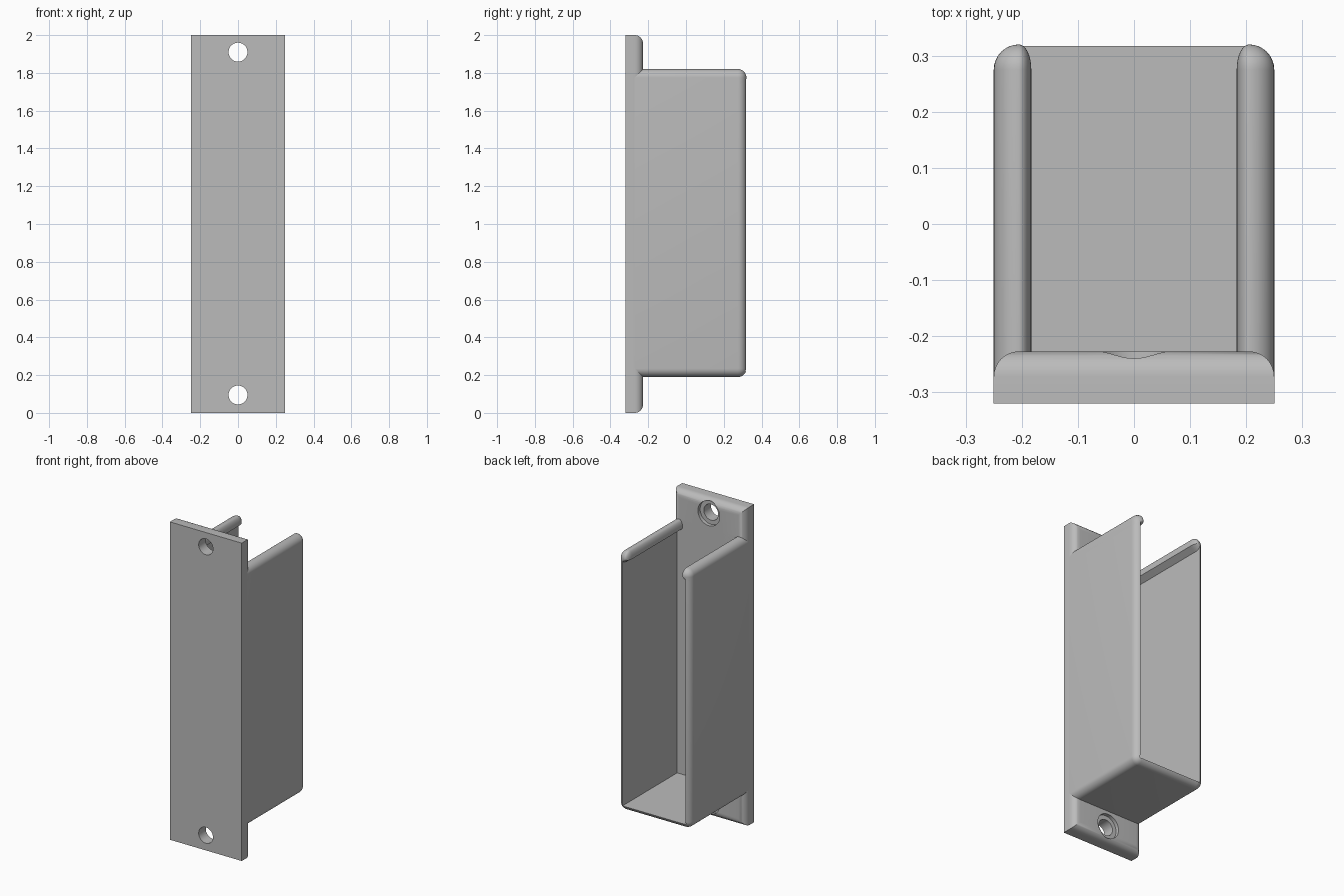
import bpy, bmesh, math
from mathutils import Vector

if "Cube" in bpy.data.objects:
    bpy.data.objects.remove(bpy.data.objects["Cube"], do_unlink=True)

R = 0.045                     # shared edge rounding
BACK, FRONT, PLATE = 0.32, -0.32, -0.227
LOW, TOP = 0.19, 1.82         # tray height range

grey = bpy.data.materials.new("plain_grey")
grey.use_nodes = True
colour = (0.5, 0.5, 0.5, 1)
grey.diffuse_color = colour
grey.node_tree.nodes["Principled BSDF"].inputs["Base Color"].default_value = colour


def finish(name, bm):
    bmesh.ops.recalc_face_normals(bm, faces=bm.faces)
    mesh = bpy.data.meshes.new(name)
    bm.to_mesh(mesh)
    bm.free()
    obj = bpy.data.objects.new(name, mesh)
    obj.data.materials.append(grey)
    bpy.context.collection.objects.link(obj)
    return obj


def box(name, lo, hi, rounded=None):
    """Box between two corners; edges whose midpoint passes the test are rounded."""
    bm = bmesh.new()
    bmesh.ops.create_cube(bm, size=1)
    lo, hi = Vector(lo), Vector(hi)
    for v in bm.verts:
        v.co = Vector([lo[i] + (v.co[i] + 0.5) * (hi[i] - lo[i]) for i in range(3)])
    if rounded:
        edges = [e for e in bm.edges if rounded([v.co for v in e.verts])]
        bmesh.ops.bevel(bm, geom=edges, offset=R, segments=8, profile=0.5,
                        affect='EDGES', clamp_overlap=True)
    return finish(name, bm)


def rod(name, radius, y0, y1, z):
    """Cylinder along y, used as a drill."""
    bpy.ops.mesh.primitive_cylinder_add(vertices=48, radius=radius, depth=y1 - y0,
                                        location=(0, (y0 + y1) / 2, z),
                                        rotation=(math.pi / 2, 0, 0))
    obj = bpy.context.object
    obj.name = name
    return obj


def activate(obj):
    bpy.ops.object.select_all(action='DESELECT')
    obj.select_set(True)
    bpy.context.view_layer.objects.active = obj


def cut(obj, cutter):
    cutter.hide_render = True
    mod = obj.modifiers.new("cut", 'BOOLEAN')
    mod.operation, mod.solver, mod.object = 'DIFFERENCE', 'EXACT', cutter
    activate(obj)
    bpy.ops.object.modifier_apply(modifier=mod.name)
    bpy.data.objects.remove(cutter, do_unlink=True)


def smooth(obj):
    activate(obj)
    bpy.ops.object.shade_smooth_by_angle(angle=math.radians(30))


# Mounting plate with rounded rear edges and two counterbored screw holes
plate = box("front_plate", (-0.25, FRONT, 0), (0.25, PLATE, 2),
            lambda p: all(c.y > PLATE - 0.01 for c in p))
for z in (0.095, 1.91):
    cut(plate, rod("screw_hole", 0.05, -0.5, 0, z))
    cut(plate, rod("counterbore", 0.076, PLATE - 0.022, 0, z))
smooth(plate)

# Tray: rounded block hollowed out, open at the top and rear
tray = box("tray", (-0.25, -0.29, LOW), (0.25, BACK, TOP),
           lambda p: any(c.y > 0 for c in p))
cut(tray, box("hollow", (-0.22, PLATE, LOW + 0.03), (0.22, 1, 3)))
smooth(tray)


# Inward lip along the top of each side wall, with a domed rear end
def lip(name, side):
    cx, cz, inner = 0.205, TOP - R, 0.022
    profile = []
    for i in range(17):
        a = math.pi * i / 16
        profile.append(((R if i <= 8 else inner) * math.cos(a), R * math.sin(a)))
    profile += [(-inner, -0.008), (0.02, -0.035), (R, -0.035)]
    rings = [(-0.29, 1)]
    for i in range(9):
        a = math.pi / 2 * i / 8
        rings.append((BACK - R + R * math.sin(a), max(math.cos(a), 0.01)))
    bm = bmesh.new()
    loops = [[bm.verts.new((side * (cx + x * s), y, cz + z * s)) for x, z in profile]
             for y, s in rings]
    n = len(profile)
    for a, b in zip(loops, loops[1:]):
        for i in range(n):
            j = (i + 1) % n
            bm.faces.new((a[i], a[j], b[j], b[i]))
    bm.faces.new(loops[0])
    bm.faces.new(loops[-1])
    smooth(finish(name, bm))


lip("left_lip", 1)
lip("right_lip", -1)
